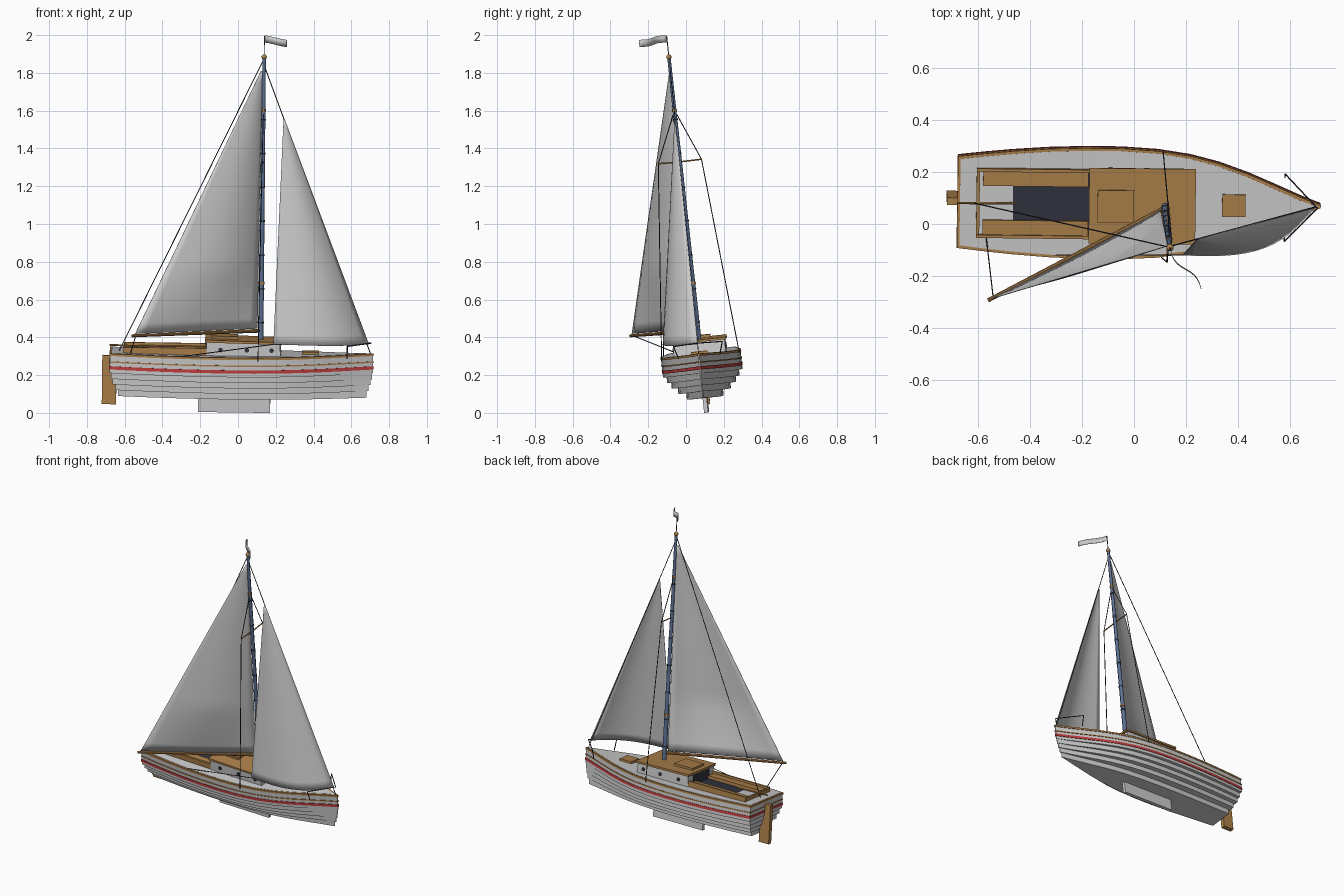
import bpy, bmesh
from math import radians, sin, pi
from mathutils import Vector as V, Matrix

if "Cube" in bpy.data.objects:
    bpy.data.objects.remove(bpy.data.objects["Cube"])

# whole boat is heeled, slightly bow-down and yawed
M = (Matrix.Translation((0, 0.109, 0.003)) @ Matrix.Rotation(radians(-0.8), 4, 'Z')
     @ Matrix.Rotation(radians(6), 4, 'X') @ Matrix.Rotation(radians(0.8), 4, 'Y'))


def mat(name, c):
    m = bpy.data.materials.new(name)
    m.diffuse_color = (*c, 1)
    m.use_nodes = True
    m.node_tree.nodes["Principled BSDF"].inputs["Base Color"].default_value = m.diffuse_color
    return m


WOOD = mat("wood", (0.42, 0.22, 0.07))
DARK = mat("dark", (0.03, 0.035, 0.05))
RED = mat("red", (0.55, 0.05, 0.05))
BLUE = mat("mast_blue", (0.11, 0.17, 0.30))


def finish(name, bm, m=None, smooth=False):
    bmesh.ops.recalc_face_normals(bm, faces=bm.faces)
    me = bpy.data.meshes.new(name)
    bm.to_mesh(me)
    bm.free()
    if m:
        me.materials.append(m)
    ob = bpy.data.objects.new(name, me)
    bpy.context.collection.objects.link(ob)
    ob.matrix_world = M
    if smooth:
        bpy.context.view_layer.objects.active = ob
        bpy.ops.object.select_all(action='DESELECT')
        ob.select_set(True)
        bpy.ops.object.shade_smooth_by_angle()
    return ob


def box(name, x, y, z, m=None):
    """x, y, z are (min, max) pairs"""
    bm = bmesh.new()
    mtx = Matrix.Translation([(a + b) / 2 for a, b in (x, y, z)]) @ \
        Matrix.Diagonal([b - a for a, b in (x, y, z)] + [1])
    bmesh.ops.create_cube(bm, size=1, matrix=mtx)
    return finish(name, bm, m)


def rod(name, pts, r, m=DARK, r2=None, seg=6):
    bm = bmesh.new()
    for a, b in zip(pts, pts[1:]):
        a, b = V(a), V(b)
        mtx = Matrix.Translation((a + b) / 2) @ (b - a).to_track_quat('Z', 'Y').to_matrix().to_4x4()
        bmesh.ops.create_cone(bm, cap_ends=True, segments=seg, radius1=r, radius2=r2 or r,
                              depth=(b - a).length, matrix=mtx)
    return finish(name, bm, m, True)


def plate(name, outline, half, m=None):
    """x/z outline extruded across y"""
    bm = bmesh.new()
    f = bm.faces.new([bm.verts.new((x, -half, z)) for x, z in outline])
    g = bmesh.ops.extrude_face_region(bm, geom=[f])
    bmesh.ops.translate(bm, vec=(0, 2 * half, 0), verts=[v for v in g['geom'] if isinstance(v, bmesh.types.BMVert)])
    return finish(name, bm, m)


# hull plan: half breadth along the length (0 stern .. 1 bow)
PLAN = [(0, .174), (.07, .185), (.15, .196), (.25, .206), (.35, .211), (.45, .211), (.55, .203),
        (.64, .185), (.72, .157), (.80, .118), (.88, .071), (.95, .029), (1, .003)]


def slab(name, z0, z1, k=1.0, off=0.0, xs=(-.68, .711), m=None):
    bm = bmesh.new()
    rings = []
    for t, w in PLAN:
        x = xs[0] - off + t * (xs[1] - xs[0] + 2 * off)
        h = max(w * k + off, .001)
        s = .01 * (x / .7) ** 2
        rings.append([bm.verts.new(p) for p in ((x, -h, z0 + s), (x, h, z0 + s), (x, h, z1 + s), (x, -h, z1 + s))])
    for a, b in zip(rings, rings[1:]):
        for i in range(4):
            j = (i + 1) % 4
            bm.faces.new((a[i], a[j], b[j], b[i]))
    bm.faces.new(rings[0])
    bm.faces.new(rings[-1])
    return finish(name, bm, m, True)


# hull: topsides and lapped strakes
slab("topsides", .208, .303)
for i, (z0, z1, k, xa, xb) in enumerate([(.176, .208, .91, -.673, .706), (.145, .176, .81, -.665, .70),
                                         (.113, .145, .66, -.65, .69), (.078, .113, .46, -.635, .678)]):
    slab(f"strake_{i + 1}", z0, z1, k, xs=(xa, xb))
slab("red_stripe", .228, .245, off=.003, m=RED)
slab("rubbing_strip", .264, .271, off=.003, m=WOOD)
slab("gunwale", .300, .312, off=.003, m=WOOD)
slab("deck", .300, .3135, off=-.007)

# keel, rudder and tiller
box("keel", (-.212, .17), (-.011, .011), (0, .085))
plate("rudder", [(-.722, .295), (-.678, .295), (-.67, .19), (-.646, .168), (-.646, .035), (-.722, .035)], .014, WOOD)
rod("tiller", [(-.685, 0, .35), (-.455, 0, .342)], .005, WOOD)

# cabin with roof, hatches, door and portholes
plate("cabin", [(-.17, .30), (.225, .30), (.218, .378), (-.17, .384)], .138)
plate("cabin_roof", [(-.178, .384), (.232, .377), (.232, .389), (-.178, .398)], .146, WOOD)
box("roof_hatch", (-.145, -.005), (-.062, .062), (.39, .41), WOOD)
box("fore_hatch", (.335, .425), (-.043, .043), (.31, .33), WOOD)
box("cabin_door", (-.176, -.168), (-.085, .085), (.31, .382), DARK)
for s in (-1, 1):
    for i, x in enumerate((-.095, .045, .175)):
        rod(f"porthole_{i}_{s}", [(x, s * .13, .345), (x, s * .142, .345)], .012, DARK, seg=16)

# cockpit
box("cockpit_floor", (-.60, -.17), (-.12, .12), (.30, .318), DARK)
for s in (-1, 1):
    box(f"coaming_{s}", (-.61, -.17), sorted((s * .122, s * .134)), (.30, .352), WOOD)
    box(f"bench_{s}", (-.585, -.18), sorted((s * .066, s * .123)), (.30, .338), WOOD)
box("coaming_aft", (-.61, -.598), (-.134, .134), (.30, .345), WOOD)

# mast, collars, masthead ball and boom
MX = .115
rod("mast", [(MX, 0, .30), (MX, 0, 1.885)], .015, BLUE, .009, 12)
for i, z in enumerate((.69, 1.61)):
    rod(f"mast_collar_{i}", [(MX, 0, z - .007), (MX, 0, z + .007)], .0165 - .004 * i, WOOD, seg=12)
for i in range(7):
    z = .48 + .18 * i
    rod(f"mast_hoop_{i}", [(MX, 0, z - .004), (MX, 0, z + .004)], .0165 - .0006 * i, DARK, seg=12)
bm = bmesh.new()
bmesh.ops.create_uvsphere(bm, u_segments=12, v_segments=8, radius=.014, matrix=Matrix.Translation((MX, 0, 1.893)))
finish("masthead_ball", bm, WOOD, True)
BOOM = V((-.562, -.366, .438))
rod("boom", [(MX, 0, .436), BOOM], .010, WOOD, .008, 10)


# sails
def sail(name, tack, head, clew, depth, foot):
    tack, head, clew = V(tack), V(head), V(clew)
    c = (clew - tack).normalized()
    n = V((-c.y, c.x, 0))
    if n.y > 0:
        n = -n
    bm = bmesh.new()
    NU, NV = 14, 24
    rows = []
    for j in range(NV + 1):
        v = .988 * j / NV
        d = depth * (1 - v) * (foot + (1 - foot) * min(1, v * 4))
        rows.append([bm.verts.new(tack.lerp(head, v).lerp(clew.lerp(head, v), i / NU)
                                  + n * d * sin(pi * (i / NU) ** .85)) for i in range(NU + 1)])
    for a, b in zip(rows, rows[1:]):
        for i in range(NU):
            bm.faces.new((a[i], a[i + 1], b[i + 1], b[i]))
    ob = finish(name, bm, None, True)
    md = ob.modifiers.new("thickness", 'SOLIDIFY')
    md.thickness, md.offset = .003, 0


sail("mainsail", (.097, -.008, .448), (.106, 0, 1.835), (-.545, -.357, .448), .065, .1)
sail("jib", (.688, 0, .372), (.222, 0, 1.575), (.185, -.187, .384), .08, 1)

# standing rigging
W = .0025
rod("forestay", [(MX, 0, 1.85), (.70, 0, .315)], W)
rod("backstay", [(MX, 0, 1.885), (-.635, 0, .315)], W)
for s in (-1, 1):
    tip = (MX - .003, s * .115, 1.337)
    rod(f"spreader_{s}", [(MX, 0, 1.335), tip], .004, WOOD)
    rod(f"shroud_{s}", [(MX, 0, 1.61), tip, (.105, s * .207, .295)], W)

# running rigging
rod("mainsheet", [BOOM + V((.02, .012, 0)), (-.572, -.122, .315)], W)
rod("jib_sheet", [(.185, -.187, .384), (-.31, -.20, .312)], W)

# bow rail
pts = [(.575, .11, .305), (.575, .13, .372), (.70, 0, .378)]
rod("bow_rail", pts + [(x, -y, z) for x, y, z in pts[-2::-1]], .003)

# pennant on its staff
rod("pennant_staff", [(MX, 0, 1.89), (MX, 0, 2.005)], .0025)
bm = bmesh.new()
cols = []
for i in range(11):
    t = i / 10
    w = .012 * sin(t * 2 * pi)
    cols.append([bm.verts.new((MX + .12 * t - w * .8, -.147 * t - w * .6, z - .006 * t + .004 * sin(t * 2 * pi)))
                 for z in (1.97, 2.008)])
for a, b in zip(cols, cols[1:]):
    bm.faces.new((a[0], b[0], b[1], a[1]))
flag = finish("pennant", bm, None, True)
md = flag.modifiers.new("thickness", 'SOLIDIFY')
md.thickness, md.offset = .002, 0
